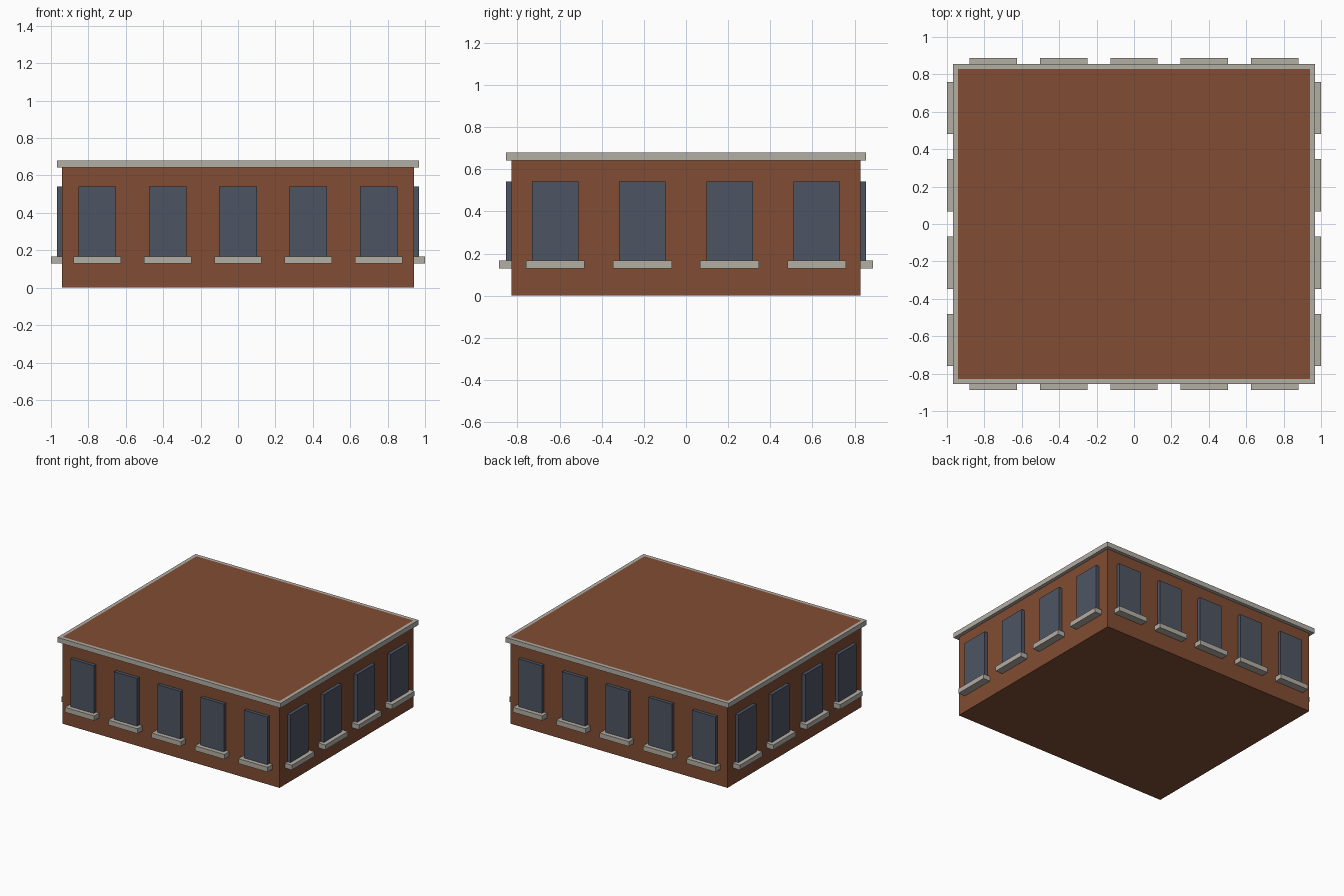
import bpy
import bmesh
from math import pi
from mathutils import Matrix, Vector

cube = bpy.data.objects.get("Cube")
if cube:
    bpy.data.objects.remove(cube, do_unlink=True)


def material(name, color):
    mat = bpy.data.materials.new(name)
    mat.use_nodes = True
    rgba = (*color, 1)
    mat.diffuse_color = rgba
    mat.node_tree.nodes["Principled BSDF"].inputs["Base Color"].default_value = rgba
    return mat


brick = material("brick", (0.22, 0.073, 0.033))
stone = material("pale_stone", (0.45, 0.425, 0.375))
glass = material("slate_glass", (0.075, 0.09, 0.124))


def box(name, low, high, mat, turn=0):
    """Box between two corners, optionally turned about the building's axis."""
    low, high = Vector(low), Vector(high)
    bpy.ops.mesh.primitive_cube_add(size=1)
    obj = bpy.context.object
    obj.name = name
    obj.data.transform(Matrix.Rotation(turn, 4, "Z")
                       @ Matrix.Translation((low + high) / 2)
                       @ Matrix.Diagonal((*(high - low), 1)))
    obj.data.materials.append(mat)
    return obj


HALF_X, HALF_Y = 0.94, 0.828
WALL_TOP, ROOF_TOP, LIP = 0.642, 0.68, 0.027

# Brick body and overhanging stone cornice
box("brick_walls", (-HALF_X, -HALF_Y, 0), (HALF_X, HALF_Y, WALL_TOP), brick)
roof = box("roof_cornice", (-HALF_X - LIP, -HALF_Y - LIP, WALL_TOP),
           (HALF_X + LIP, HALF_Y + LIP, ROOF_TOP), stone)

# Brick roof deck inset flush within the cornice, in line with the walls
roof.data.materials.append(brick)
bm = bmesh.new()
bm.from_mesh(roof.data)
deck = max(bm.faces, key=lambda face: face.calc_center_median().z)
bmesh.ops.inset_region(bm, faces=[deck], thickness=LIP, use_even_offset=True)
deck.material_index = 1
bm.to_mesh(roof.data)
bm.free()


def window_row(side, turn, half_width, wall, count):
    """Evenly spaced windows with sills along one wall."""
    bay = 2 * half_width / count
    pane, sill = bay * 0.267, bay * 0.337
    for i in range(count):
        x = (i + 0.5) * bay - half_width
        box(f"{side}_window_{i + 1}", (x - pane, -wall - LIP, 0.168),
            (x + pane, -wall, 0.542), glass, turn)
        box(f"{side}_sill_{i + 1}", (x - sill, -wall - 0.06, 0.13),
            (x + sill, -wall, 0.168), stone, turn)


# Five bays on front and back, four on each side
window_row("front", 0, HALF_X, HALF_Y, 5)
window_row("left", pi / 2, HALF_Y, HALF_X, 4)
window_row("back", pi, HALF_X, HALF_Y, 5)
window_row("right", -pi / 2, HALF_Y, HALF_X, 4)
